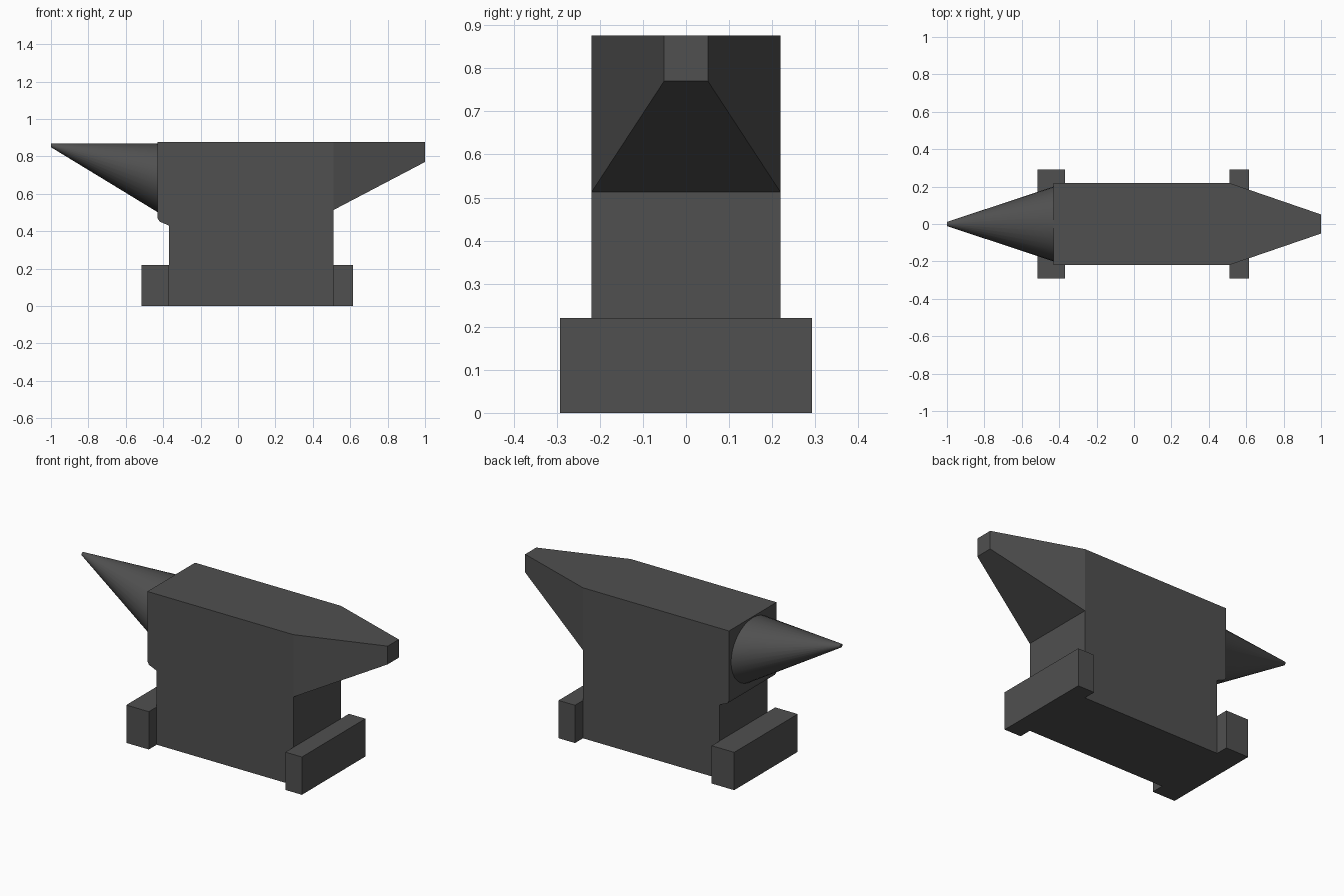
import bpy, bmesh, math
from mathutils import Vector

if "Cube" in bpy.data.objects:
    bpy.data.objects.remove(bpy.data.objects["Cube"])


def finish(name, bm):
    bmesh.ops.recalc_face_normals(bm, faces=bm.faces)
    mesh = bpy.data.meshes.new(name)
    bm.to_mesh(mesh)
    bm.free()
    obj = bpy.data.objects.new(name, mesh)
    bpy.context.collection.objects.link(obj)
    return obj


# Body: side profile (x, z) extruded across y, then heel pulled from its right face
HALF = 0.219
TOP = 0.876
profile = [(-0.37, 0), (0.51, 0), (0.51, 0.513), (0.51, TOP), (-0.43, TOP),
           (-0.43, 0.47), (-0.42, 0.452), (-0.37, 0.43)]
bm = bmesh.new()
face = bm.faces.new([bm.verts.new((x, -HALF, z)) for x, z in profile])
ext = bmesh.ops.extrude_face_region(bm, geom=[face], use_keep_orig=True)
bmesh.ops.translate(bm, vec=(0, 2 * HALF, 0),
                    verts=[v for v in ext["geom"] if isinstance(v, bmesh.types.BMVert)])
bm.normal_update()
end = next(f for f in bm.faces
           if all(abs(v.co.x - 0.51) < 1e-4 and v.co.z > 0.5 for v in f.verts))
heel = bmesh.ops.extrude_discrete_faces(bm, faces=[end])["faces"][0]
for v in heel.verts:
    v.co = Vector((1.0, math.copysign(0.051, v.co.y), TOP if v.co.z > 0.8 else 0.77))
finish("anvil_body", bm)

# Horn: tapered cone with a level top edge
SIDES = 32
bm = bmesh.new()
rings = []
for x, z, ry, rz in [(-0.43, 0.686, 0.2, 0.184), (-1.0, 0.859, 0.011, 0.01)]:
    rings.append([bm.verts.new((x, ry * math.cos(2 * math.pi * i / SIDES),
                                z + rz * math.sin(2 * math.pi * i / SIDES)))
                  for i in range(SIDES)])
base, tip = rings
for i in range(SIDES):
    j = (i + 1) % SIDES
    bm.faces.new((base[i], base[j], tip[j], tip[i]))
bm.faces.new(tip)
bm.faces.new(base)
horn = finish("horn", bm)
bpy.context.view_layer.objects.active = horn
horn.select_set(True)
bpy.ops.object.shade_smooth_by_angle(angle=math.radians(30))

# Feet: one bar across each end
for name, x0, x1 in [("left_foot", -0.515, -0.37), ("right_foot", 0.51, 0.616)]:
    bm = bmesh.new()
    bmesh.ops.create_cube(bm, size=1)
    bmesh.ops.scale(bm, vec=(x1 - x0, 0.584, 0.22), verts=bm.verts)
    bmesh.ops.translate(bm, vec=((x0 + x1) / 2, 0, 0.11), verts=bm.verts)
    finish(name, bm)

# Dark iron finish
iron = bpy.data.materials.new("dark_iron")
iron.diffuse_color = (0.08, 0.08, 0.08, 1)
iron.use_nodes = True
iron.node_tree.nodes["Principled BSDF"].inputs["Base Color"].default_value = iron.diffuse_color
for obj in bpy.context.collection.objects:
    obj.data.materials.append(iron)
